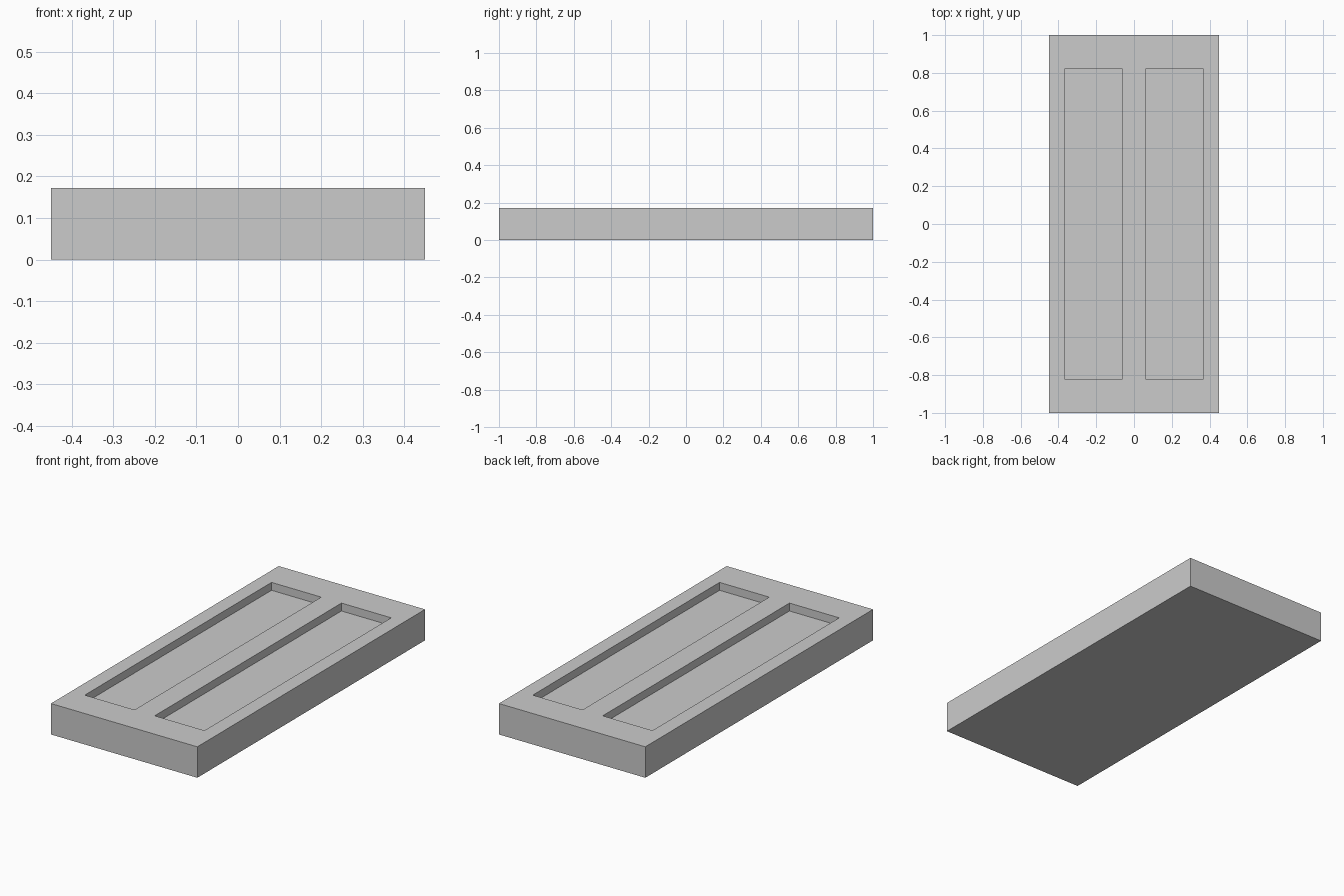
import bpy

default = bpy.data.objects.get("Cube")
if default:
    bpy.data.objects.remove(default, do_unlink=True)

WIDTH, LENGTH, HEIGHT = 0.9, 2.0, 0.172
POCKET_W, POCKET_L, POCKET_DEPTH = 0.306, 1.64, 0.044
POCKET_X = 0.215

grey = bpy.data.materials.new("plain grey")
grey.use_nodes = True
colour = (0.6, 0.6, 0.6, 1)
grey.diffuse_color = colour
grey.node_tree.nodes["Principled BSDF"].inputs["Base Color"].default_value = colour


def box(name, size, centre):
    bpy.ops.mesh.primitive_cube_add(size=1, location=centre)
    obj = bpy.context.object
    obj.name = name
    obj.scale = size
    bpy.ops.object.transform_apply(location=False, rotation=False, scale=True)
    obj.data.materials.append(grey)
    return obj


# Solid slab
slab = box("slab", (WIDTH, LENGTH, HEIGHT), (0, 0, HEIGHT / 2))

# Two long shallow pockets sunk into the top
for side, label in ((-1, "right"), (1, "left")):
    cutter = box(label + "_pocket_cutter", (POCKET_W, POCKET_L, POCKET_DEPTH * 2),
                 (side * POCKET_X, 0, HEIGHT))
    cutter.hide_render = True
    cutter.hide_viewport = True
    cut = slab.modifiers.new(label + " pocket", "BOOLEAN")
    cut.operation = "DIFFERENCE"
    cut.solver = "EXACT"
    cut.object = cutter
